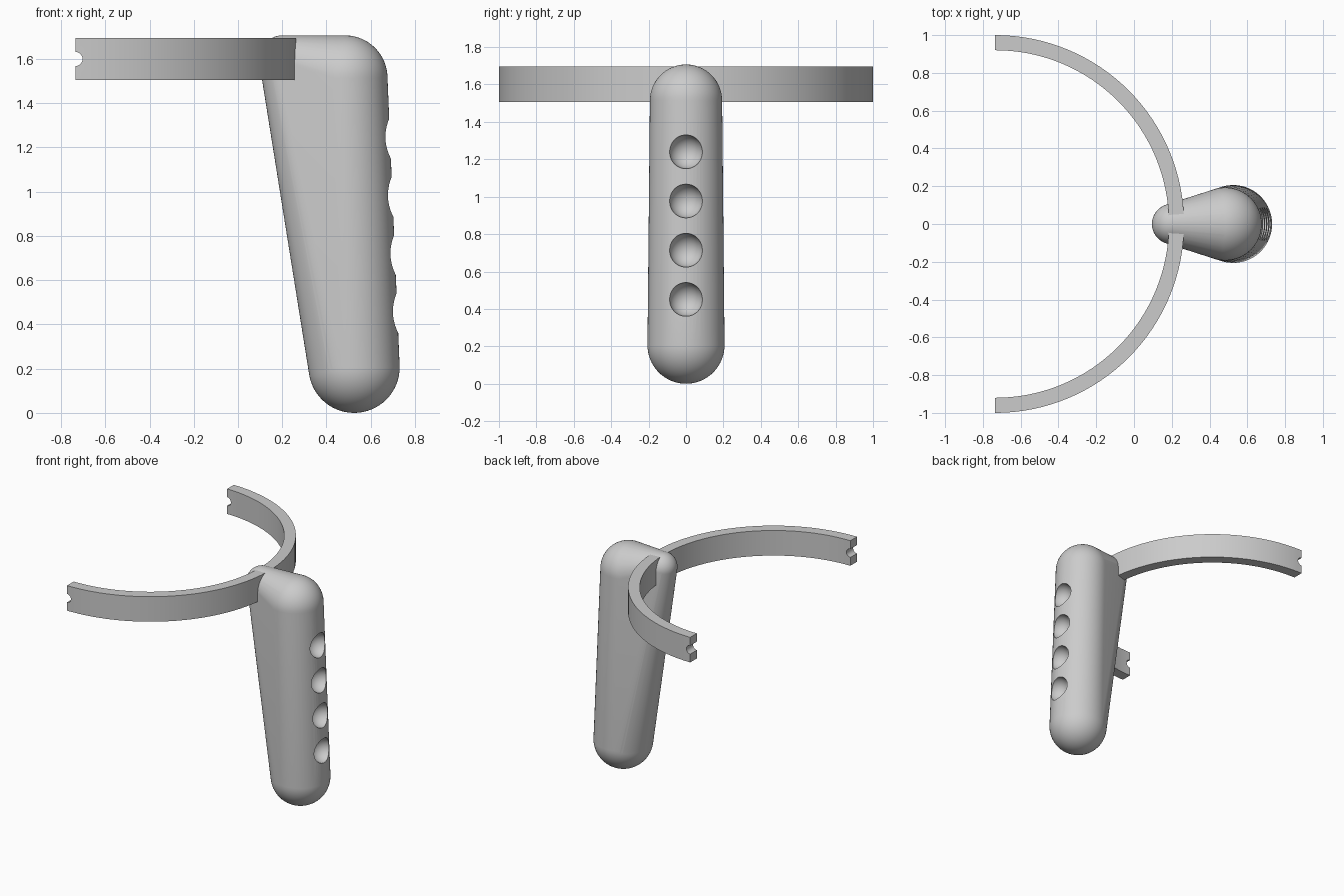
import bpy, bmesh
from math import pi
from mathutils import Matrix, Vector

cube = bpy.data.objects.get("Cube")
if cube:
    bpy.data.objects.remove(cube)

grey = bpy.data.materials.new("plain grey")
grey.use_nodes = True
colour = (0.6, 0.6, 0.6, 1)
grey.diffuse_color = colour
grey.node_tree.nodes["Principled BSDF"].inputs["Base Color"].default_value = colour


def make_object(name, bm):
    bmesh.ops.recalc_face_normals(bm, faces=bm.faces)
    mesh = bpy.data.meshes.new(name)
    bm.to_mesh(mesh)
    bm.free()
    mesh.materials.append(grey)
    ob = bpy.data.objects.new(name, mesh)
    bpy.context.collection.objects.link(ob)
    return ob


def add_sphere(bm, centre, radius):
    return bmesh.ops.create_uvsphere(bm, u_segments=64, v_segments=32, radius=radius,
                                     matrix=Matrix.Translation(centre))


def carve_and_smooth(ob, cutter):
    cutter.hide_render = True
    mod = ob.modifiers.new("carve", 'BOOLEAN')
    mod.operation = 'DIFFERENCE'
    mod.solver = 'EXACT'
    mod.object = cutter
    bpy.ops.object.select_all(action='DESELECT')
    bpy.context.view_layer.objects.active = ob
    ob.select_set(True)
    bpy.ops.object.modifier_apply(modifier=mod.name)
    bpy.data.objects.remove(cutter)
    bpy.ops.object.shade_smooth_by_angle(angle=pi / 6)


# Handle: hull stretched around a bottom, a top and a small inner ball
bottom, bottom_r = Vector((0.525, 0, 0.206)), 0.206
top, top_r = Vector((0.483, 0, 1.514)), 0.193
inner, inner_r = Vector((0.202, 0, 1.6)), 0.107
bm = bmesh.new()
for centre, radius in ((bottom, bottom_r), (top, top_r), (inner, inner_r)):
    add_sphere(bm, centre, radius)
hull = bmesh.ops.convex_hull(bm, input=bm.verts)
bmesh.ops.delete(bm, geom=[v for v in bm.verts if not v.link_faces], context='VERTS')
keep = {f for f in hull["geom"] if isinstance(f, bmesh.types.BMFace)}
bmesh.ops.delete(bm, geom=[f for f in bm.faces if f not in keep], context='FACES')
handle = make_object("handle", bm)

# Four finger dimples down the outer edge
bm = bmesh.new()
for i in range(4):
    z = 1.24 - i * 0.263
    t = (z - bottom.z) / (top.z - bottom.z)
    edge_x = bottom.x + bottom_r + t * (top.x + top_r - bottom.x - bottom_r)
    add_sphere(bm, (edge_x, 0, z), 0.09)
carve_and_smooth(handle, make_object("dimple_cutter", bm))

# Half ring: a rectangular section swept through half a turn
ring_centre = Vector((-0.735, 0, 0))
bm = bmesh.new()
section = [bm.verts.new(ring_centre + Vector((0, -r, z)))
           for r, z in ((0.92, 1.505), (1, 1.505), (1, 1.695), (0.92, 1.695))]
face = bm.faces.new(section)
bmesh.ops.spin(bm, geom=[face, *face.edges, *section], cent=ring_centre, axis=(0, 0, 1),
               angle=pi, steps=64, use_duplicate=False)
end = [bm.verts.new(ring_centre + Vector((0, r, z)))
       for r, z in ((0.92, 1.505), (1, 1.505), (1, 1.695), (0.92, 1.695))]
bmesh.ops.remove_doubles(bm, verts=bm.verts, dist=0.0001)
if not any(all(abs(v.co.y + 0.96) < 0.05 for v in f.verts)
           and abs(f.normal.x) > 0.9 for f in bm.faces):
    bmesh.ops.holes_fill(bm, edges=bm.edges, sides=4)
ring = make_object("half_ring", bm)

# Round notch across both ring tips
bm = bmesh.new()
bmesh.ops.create_cone(bm, cap_ends=True, segments=32, radius1=0.032, radius2=0.032, depth=2.4,
                      matrix=Matrix.Translation((-0.735, 0, 1.6)) @ Matrix.Rotation(pi / 2, 4, 'X'))
carve_and_smooth(ring, make_object("notch_cutter", bm))
